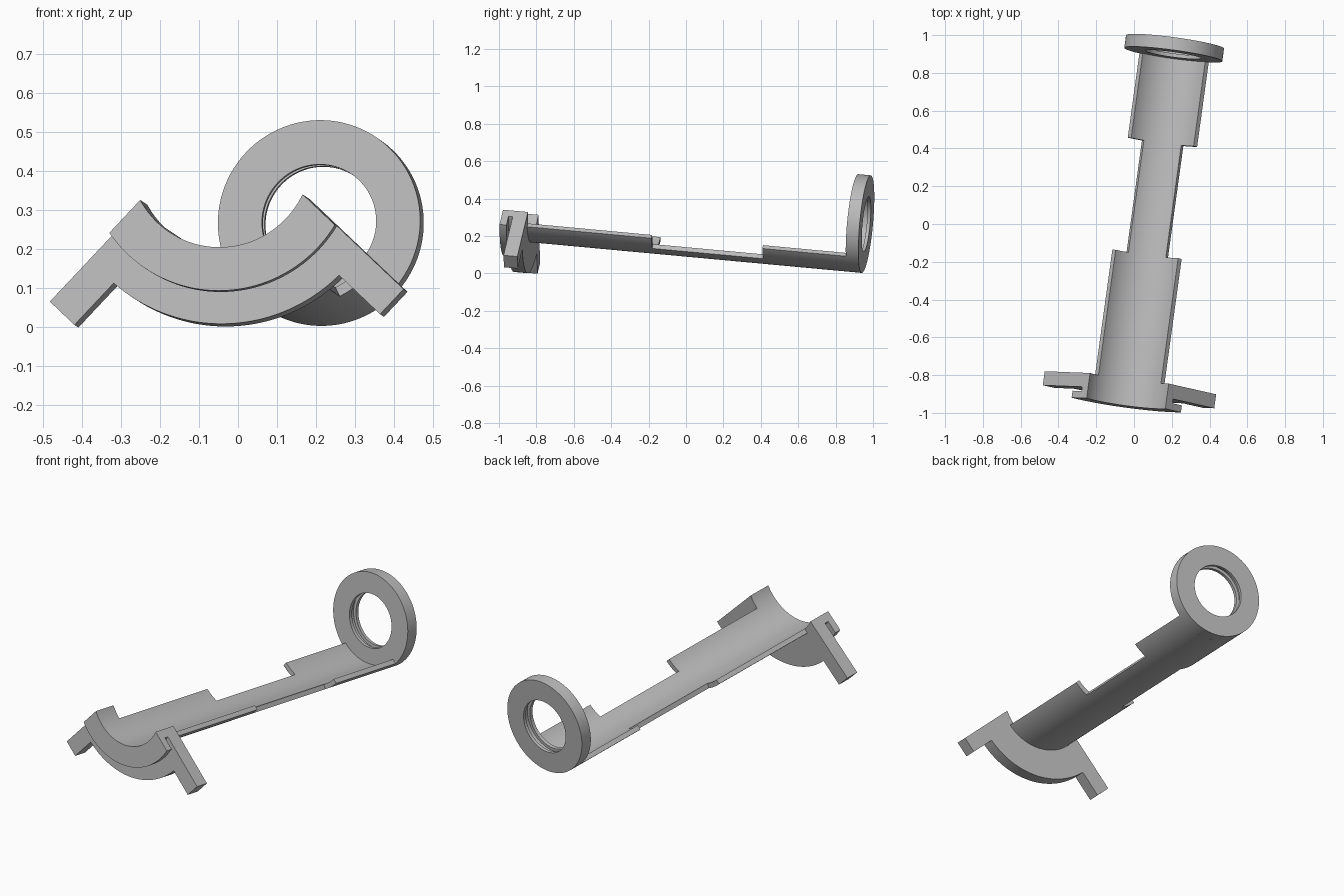
import bpy, bmesh, math
from mathutils import Matrix, Vector

cube = bpy.data.objects.get("Cube")
if cube:
    bpy.data.objects.remove(cube, do_unlink=True)

grey = bpy.data.materials.new("plain grey")
grey.use_nodes = True
grey.diffuse_color = (0.5, 0.5, 0.5, 1)
grey.node_tree.nodes["Principled BSDF"].inputs["Base Color"].default_value = (0.5, 0.5, 0.5, 1)

# Slanted frame: local y runs along the trough axis, local z is up
axis = Vector((0.1377, 1, -0.0925)).normalized()
side = axis.cross(Vector((0, 0, 1))).normalized()
up = side.cross(axis)
frame = Matrix.Translation((-0.045, -0.94, 0.44)) @ Matrix((side, axis, up)).transposed().to_4x4()
frame = frame @ Matrix.Rotation(math.radians(-2), 4, 'Y')

BORE = 0.236      # inner radius of the trough
WALL = 0.262      # outer radius of the trough
QUARTER = math.radians(45)
CUT = 0.073       # how far the flange ends rise past the quarter lines


def finish(name, bm):
    bmesh.ops.recalc_face_normals(bm, faces=bm.faces)
    mesh = bpy.data.meshes.new(name)
    bm.to_mesh(mesh)
    bm.free()
    obj = bpy.data.objects.new(name, mesh)
    obj.matrix_world = frame
    mesh.materials.append(grey)
    bpy.context.collection.objects.link(obj)
    bpy.ops.object.select_all(action='DESELECT')
    obj.select_set(True)
    bpy.context.view_layer.objects.active = obj
    bpy.ops.object.shade_smooth_by_angle(angle=math.radians(30))


def arc(radius, half_angle, steps=48):
    """Arc hanging below the axis, from -x to +x."""
    angles = [half_angle * (2 * i / steps - 1) for i in range(steps + 1)]
    return [(radius * math.sin(a), -radius * math.cos(a)) for a in angles]


def extrude(name, outline, start, end):
    bm = bmesh.new()
    face = bm.faces.new([bm.verts.new((x, start, z)) for x, z in outline])
    geom = bmesh.ops.extrude_face_region(bm, geom=[face], use_keep_orig=True)["geom"]
    moved = [g for g in geom if isinstance(g, bmesh.types.BMVert)]
    bmesh.ops.translate(bm, verts=moved, vec=(0, end - start, 0))
    finish(name, bm)


def cut_angle(radius, offset):
    return QUARTER + math.asin(offset / radius)


def trough(name, half_angle, start, end):
    extrude(name, arc(BORE, half_angle) + arc(WALL, half_angle)[::-1], start, end)


def collar(name, radius, start, end):
    inner = arc(BORE, cut_angle(BORE, CUT))
    outer = arc(radius, cut_angle(radius, CUT))
    extrude(name, inner + outer[::-1], start, end)


# Front collar: lip, groove neck, and rear flange with two splayed legs
collar("front_lip", 0.348, 0, 0.037)
collar("groove_neck", 0.28, 0.037, 0.06)


def leg_corner(along, offset):
    s = math.sqrt(0.5)
    return (s * (along + offset), s * (offset - along))


LEG, UNDER = 0.575, -0.015
tips = [leg_corner(LEG, CUT), leg_corner(LEG, UNDER)]
outline = arc(BORE, cut_angle(BORE, CUT)) + tips
outline += arc(0.428, cut_angle(0.428, UNDER))[::-1]
outline += [(-x, z) for x, z in reversed(tips)]
extrude("rear_flange_with_legs", outline, 0.06, 0.135)

# Trough: wide, narrow, wide
trough("front_trough", QUARTER, 0.135, 0.808)
trough("narrow_trough", math.radians(25), 0.808, 1.409)
trough("back_trough", QUARTER, 1.409, 1.862)

# End ring, lathed with a groove inside its hole
profile = [(WALL, 1.862), (WALL, 1.93), (0.148, 1.93), (0.148, 1.912),
           (0.165, 1.912), (0.165, 1.882), (0.148, 1.882), (0.148, 1.862)]
bm = bmesh.new()
ring = [bm.verts.new((r, y, 0)) for r, y in profile]
edges = [bm.edges.new((ring[i - 1], ring[i])) for i in range(len(ring))]
bmesh.ops.spin(bm, geom=ring + edges, cent=(0, 0, 0), axis=(0, 1, 0),
               angle=math.tau, steps=96, use_merge=True)
bmesh.ops.remove_doubles(bm, verts=bm.verts, dist=0.0001)
finish("end_ring", bm)
